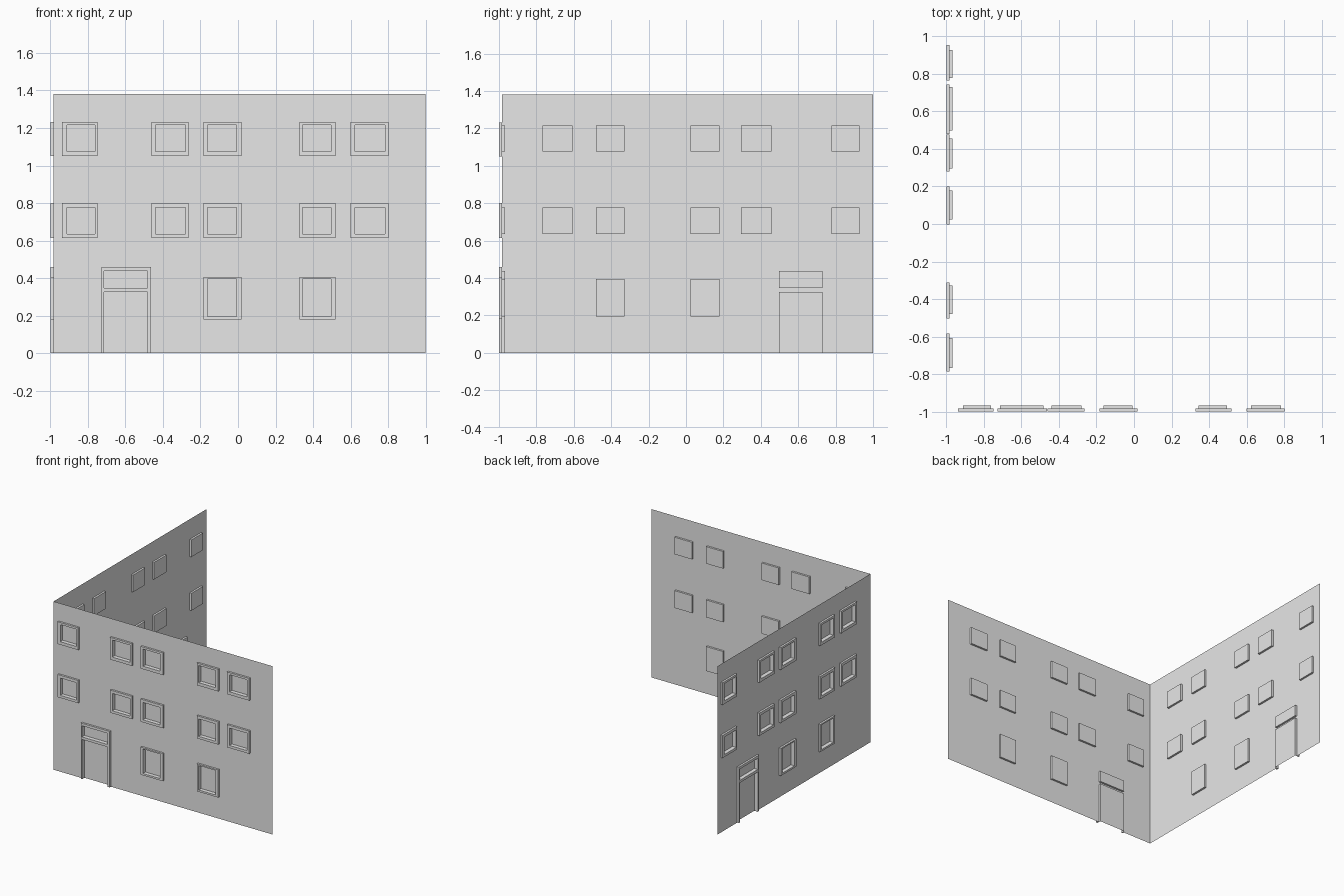
import bpy, bmesh, math
from mathutils import Matrix

if "Cube" in bpy.data.objects:
    bpy.data.objects.remove(bpy.data.objects["Cube"])

PROUD, DEEP = 0.016, 0.016          # frame projection, pane recess
X0, X1, TOP = -0.984, 1.0, 1.38     # wall sheet extents

grey = bpy.data.materials.new("pale grey")
grey.diffuse_color = (0.8, 0.8, 0.8, 1)
grey.use_nodes = True
grey.node_tree.nodes["Principled BSDF"].inputs["Base Color"].default_value = grey.diffuse_color


def quad(bm, pts):
    bm.faces.new([bm.verts.new(p) for p in pts])


def corners(r):
    x0, x1, z0, z1 = r
    return [(x0, z0), (x1, z0), (x1, z1), (x0, z1)]


def sheet(bm, r, y, holes=()):
    """Flat panel facing -y with rectangular openings left out."""
    xs = sorted({v for q in [r, *holes] for v in q[:2]})
    zs = sorted({v for q in [r, *holes] for v in q[2:]})
    for a, b in zip(xs, xs[1:]):
        for c, d in zip(zs, zs[1:]):
            mx, mz = (a + b) / 2, (c + d) / 2
            if not any(h[0] < mx < h[1] and h[2] < mz < h[3] for h in holes):
                quad(bm, [(x, y, z) for x, z in corners((a, b, c, d))])


def band(bm, r, back, front, inward=False):
    """Side faces of a rectangle between two depths; none along the ground."""
    c = corners(r)
    for a, b in zip(c, c[1:] + c[:1]):
        if a[1] == b[1] == 0:
            continue
        if inward:
            a, b = b, a
        quad(bm, [(a[0], back, a[1]), (b[0], back, b[1]),
                  (b[0], front, b[1]), (a[0], front, a[1])])


# openings: (outer frame rectangle, [inner openings])
cols = [(-0.937, -0.749, -0.912, -0.763), (-0.460, -0.263, -0.440, -0.279),
        (-0.183, 0.019, -0.162, -0.007), (0.327, 0.519, 0.344, 0.496),
        (0.600, 0.802, 0.624, 0.782)]
upper_rows = [(0.614, 0.80, 0.635, 0.777), (1.05, 1.232, 1.075, 1.215)]
ground_row = (0.18, 0.406, 0.195, 0.395)


def window(c, r):
    return (c[0], c[1], r[0], r[1]), [(c[2], c[3], r[2], r[3])]


windows = [window(c, r) for r in upper_rows for c in cols]
windows += [window(c, ground_row) for c in cols[2:4]]
door = ((-0.726, -0.464, 0, 0.459),
        [(-0.715, -0.482, 0, 0.326), (-0.715, -0.482, 0.347, 0.438)])


def make(name, matrix, build):
    bm = bmesh.new()
    build(bm)
    bmesh.ops.remove_doubles(bm, verts=bm.verts, dist=1e-5)
    bm.transform(matrix)
    me = bpy.data.meshes.new(name)
    bm.to_mesh(me)
    bm.free()
    me.materials.append(grey)
    bpy.context.collection.objects.link(bpy.data.objects.new(name, me))


def frames(items):
    def build(bm):
        for outer, holes in items:
            sheet(bm, outer, -PROUD, holes)
            band(bm, outer, 0, -PROUD)
            for h in holes:
                band(bm, h, DEEP, -PROUD, inward=True)
            if outer[2] == 0:       # feet of the door jambs
                for a, b in ((outer[0], holes[0][0]), (holes[0][1], outer[1])):
                    quad(bm, [(a, 0, 0), (b, 0, 0), (b, -PROUD, 0), (a, -PROUD, 0)])
    return build


def panes(items):
    def build(bm):
        for _, holes in items:
            for h in holes:
                sheet(bm, h, DEEP)
    return build


all_holes = [h for _, hs in windows + [door] for h in hs]

# the same facade is used twice: front, and turned a quarter for the left side
front = Matrix.Translation((0, X0, 0))
left = Matrix.Translation((X0, X0 + X1, 0)) @ Matrix.Rotation(-math.pi / 2, 4, 'Z')
for side, m in (("front", front), ("left", left)):
    make(side + "_wall", m, lambda bm: sheet(bm, (X0, X1, 0, TOP), 0, all_holes))
    make(side + "_window_frames", m, frames(windows))
    make(side + "_window_panes", m, panes(windows))
    make(side + "_door_frame", m, frames([door]))
    make(side + "_door_panels", m, panes([door]))
